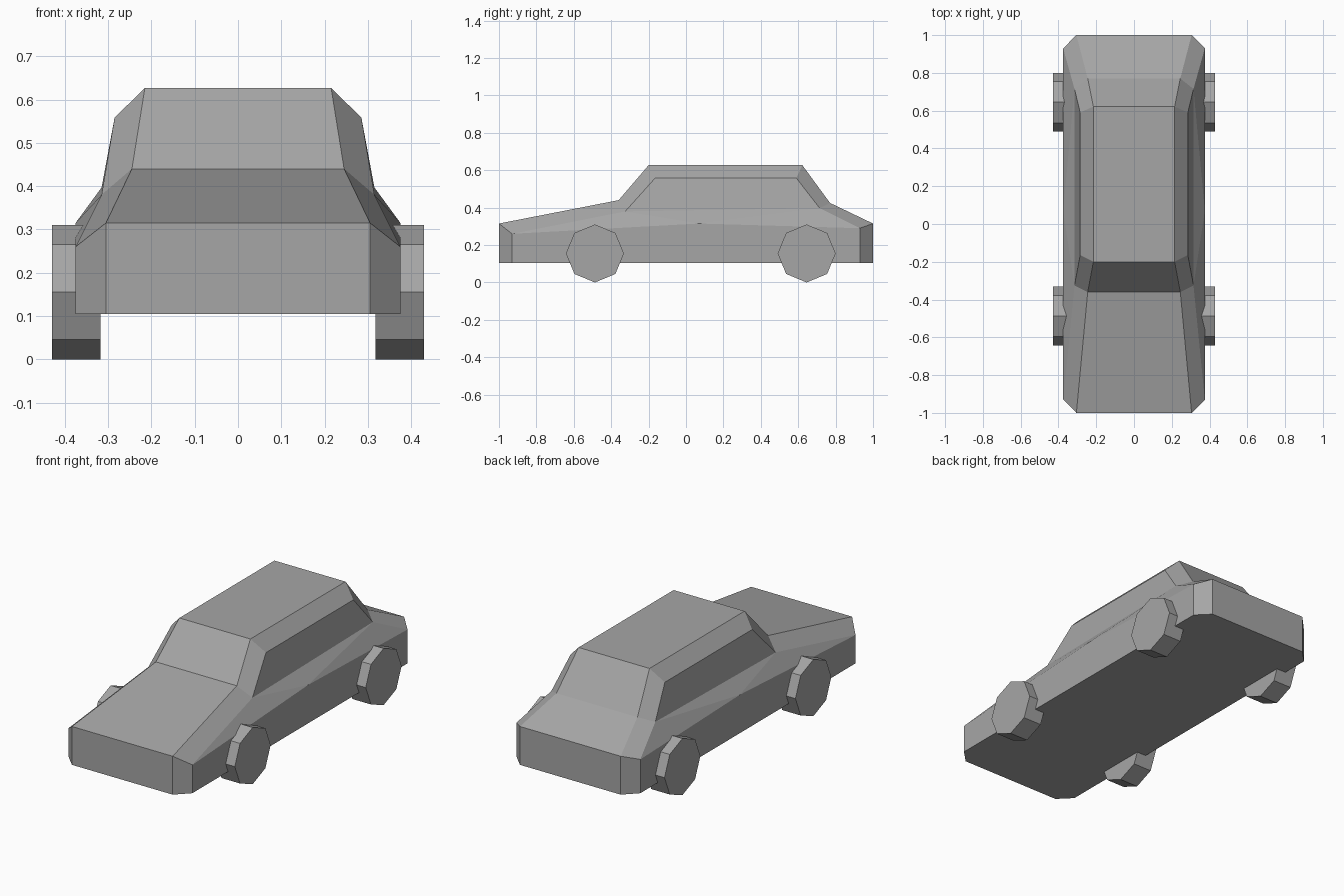
import bpy, bmesh
from math import pi
from mathutils import Matrix, Vector

default = bpy.data.objects.get("Cube")
if default:
    bpy.data.objects.remove(default, do_unlink=True)

grey = bpy.data.materials.new("plain_grey")
grey.use_nodes = True
colour = (0.38, 0.38, 0.38, 1)
grey.diffuse_color = colour
grey.node_tree.nodes["Principled BSDF"].inputs["Base Color"].default_value = colour


def add_object(name, bm):
    bmesh.ops.remove_doubles(bm, verts=bm.verts, dist=0.0005)
    bmesh.ops.recalc_face_normals(bm, faces=bm.faces)
    mesh = bpy.data.meshes.new(name)
    bm.to_mesh(mesh)
    bm.free()
    mesh.materials.append(grey)
    obj = bpy.data.objects.new(name, mesh)
    bpy.context.collection.objects.link(obj)
    return obj


# Left-hand rails running from nose to tail
FLOOR = 0.105
crown = [(0.305, -1, 0.315), (0.245, -0.36, 0.44), (0.215, -0.2, 0.627),
         (0.215, 0.622, 0.627), (0.245, 0.77, 0.425), (0.305, 1, 0.315)]
shoulder = [(0.375, -0.93, 0.26), (0.315, -0.325, 0.38), (0.285, -0.165, 0.558),
            (0.285, 0.59, 0.558), (0.315, 0.715, 0.397), (0.375, 0.93, 0.29)]
belt_peak = (0.375, 0.07, 0.315)


def drop(p):
    return (p[0], p[1], FLOOR)


def flip(p):
    return (-p[0], p[1], p[2])


# Body shell
bm = bmesh.new()


def face(points):
    bm.faces.new([bm.verts.new(p) for p in points])


for side in (lambda p: p, flip):
    def side_face(*points):
        face([side(p) for p in points])

    # Wings and pillars between the two rails
    for i in range(5):
        side_face(crown[i], crown[i + 1], shoulder[i + 1], shoulder[i])
    # Side glass area
    side_face(*shoulder[1:5])
    # Sloping belt panels meeting at the door
    for a, b in ((0, 1), (1, 4), (4, 5)):
        side_face(shoulder[a], shoulder[b], belt_peak)
    # Lower side and clipped corners
    side_face(shoulder[0], belt_peak, shoulder[5], drop(shoulder[5]), drop(shoulder[0]))
    for end in (0, 5):
        side_face(crown[end], shoulder[end], drop(shoulder[end]), drop(crown[end]))

# Bonnet, windscreen, roof, rear window and boot
for a, b in zip(crown, crown[1:]):
    face([a, b, flip(b), flip(a)])
# Nose, tail and underside
for p in (crown[0], crown[5]):
    face([p, flip(p), drop(flip(p)), drop(p)])
half = [drop(p) for p in (crown[0], shoulder[0], shoulder[5], crown[5])]
face(half + [flip(p) for p in reversed(half)])
add_object("car_body", bm)

# Eight-sided wheels
for end, y in (("front", -0.487), ("rear", 0.645)):
    for name, sign in (("left", 1), ("right", -1)):
        bm = bmesh.new()
        bmesh.ops.create_cone(bm, cap_ends=True, segments=8, radius1=0.155,
                              radius2=0.155, depth=0.112,
                              matrix=Matrix.Rotation(pi / 2, 4, "Y"))
        wheel = add_object(f"{end}_{name}_wheel", bm)
        wheel.location = Vector((sign * 0.374, y, 0.155))
